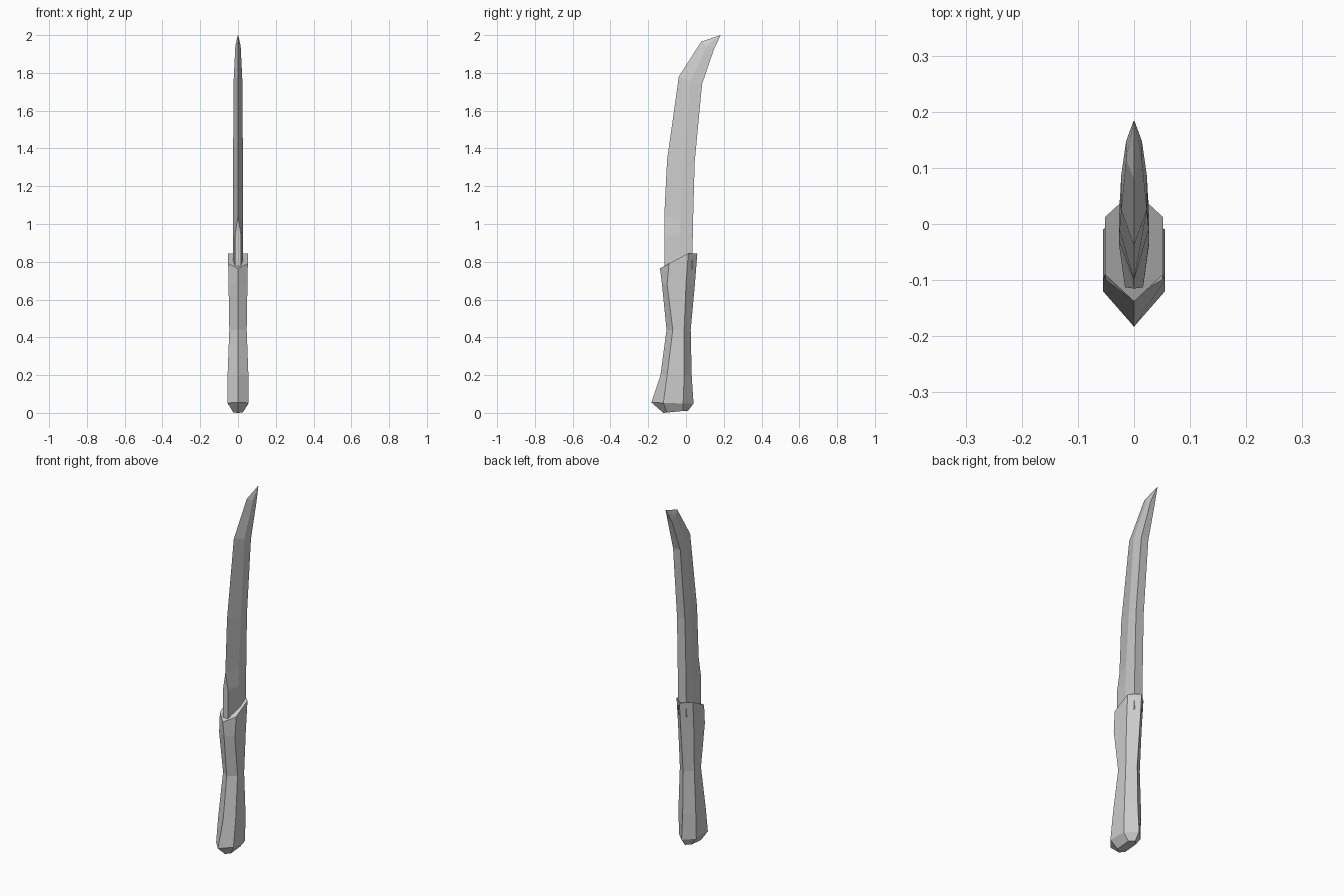
import bpy
import bmesh

# Remove the default cube
default_cube = bpy.data.objects.get("Cube")
if default_cube:
    bpy.data.objects.remove(default_cube, do_unlink=True)


def make_material(name, colour):
    material = bpy.data.materials.new(name)
    material.use_nodes = True
    material.diffuse_color = colour
    shader = material.node_tree.nodes["Principled BSDF"]
    shader.inputs["Base Color"].default_value = colour
    shader.inputs["Roughness"].default_value = 0.6
    return material


def loft(name, rings, material):
    """Skin a list of equal-length point rings, cap both ends, merge pinched points."""
    mesh = bpy.data.meshes.new(name)
    bm = bmesh.new()
    loops = [[bm.verts.new(point) for point in ring] for ring in rings]
    count = len(loops[0])
    for lower, upper in zip(loops, loops[1:]):
        for i in range(count):
            j = (i + 1) % count
            bm.faces.new((lower[i], lower[j], upper[j], upper[i]))
    bm.faces.new(list(reversed(loops[0])))
    bm.faces.new(loops[-1])
    bmesh.ops.remove_doubles(bm, verts=bm.verts, dist=0.0005)
    bmesh.ops.recalc_face_normals(bm, faces=bm.faces)
    bm.to_mesh(mesh)
    bm.free()
    mesh.materials.append(material)
    part = bpy.data.objects.new(name, mesh)
    bpy.context.collection.objects.link(part)
    return part


def handle_ring(half_width, front, side_front, side_back, back, z_front, z_back):
    """Six-sided section whose height tilts from the front ridge to the rear shoulder."""
    def point(x, y):
        blend = min(1, (y - front) / (side_back - front))
        return (x, y, z_front + (z_back - z_front) * blend)

    return [point(0, front), point(half_width, side_front), point(half_width, side_back),
            point(0, back), point(-half_width, side_back), point(-half_width, side_front)]


def blade_ring(front, ridge, spine):
    """Mirrored section; each argument is (half width, y, z)."""
    right_side = [front, ridge, spine]
    left_side = [(-x, y, z) for x, y, z in reversed(right_side)]
    return right_side + left_side


grey = make_material("plain grey", (0.6, 0.6, 0.6, 1))

# Handle: flared pommel, narrow waist and slanted collar
handle_sections = [
    (0.025, -0.12, -0.10, -0.015, 0.01, 0, 0.01),
    (0.055, -0.183, -0.12, -0.015, 0.04, 0.055, 0.05),
    (0.055, -0.135, -0.10, -0.01, 0.03, 0.2, 0.2),
    (0.046, -0.103, -0.07, -0.01, 0.025, 0.44, 0.44),
    (0.05, -0.127, -0.10, 0, 0.047, 0.68, 0.68),
    (0.052, -0.138, -0.09, 0.012, 0.06, 0.765, 0.845),
]
loft("handle", [handle_ring(*section) for section in handle_sections], grey)

# Blade: blunt at the collar, then a sharp front edge and a flat spine
blade_sections = [
    ((0.016, -0.113, 0.76), (0.027, -0.035, 0.76), (0.026, 0.033, 0.76)),
    ((0.016, -0.113, 0.94), (0.027, -0.035, 0.94), (0.026, 0.036, 0.94)),
    ((0, -0.115, 1.04), (0.027, -0.03, 1.04), (0.026, 0.038, 1.04)),
    ((0, -0.10, 1.34), (0.026, -0.01, 1.335), (0.025, 0.046, 1.33)),
    ((0, -0.038, 1.78), (0.023, 0.025, 1.76), (0.023, 0.085, 1.74)),
    ((0, 0.08, 1.965), (0.014, 0.115, 1.945), (0.014, 0.148, 1.925)),
    ((0, 0.183, 2),) * 3,
]
# The tip section collapses to one point, so the cap is skinned away by a tiny spread
tip = blade_sections.pop()[0]
spread = 0.0008
blade_sections.append(((0, tip[1] - spread, tip[2]), (spread, tip[1], tip[2]),
                       (spread, tip[1] + spread, tip[2])))
loft("blade", [blade_ring(*section) for section in blade_sections], grey)
